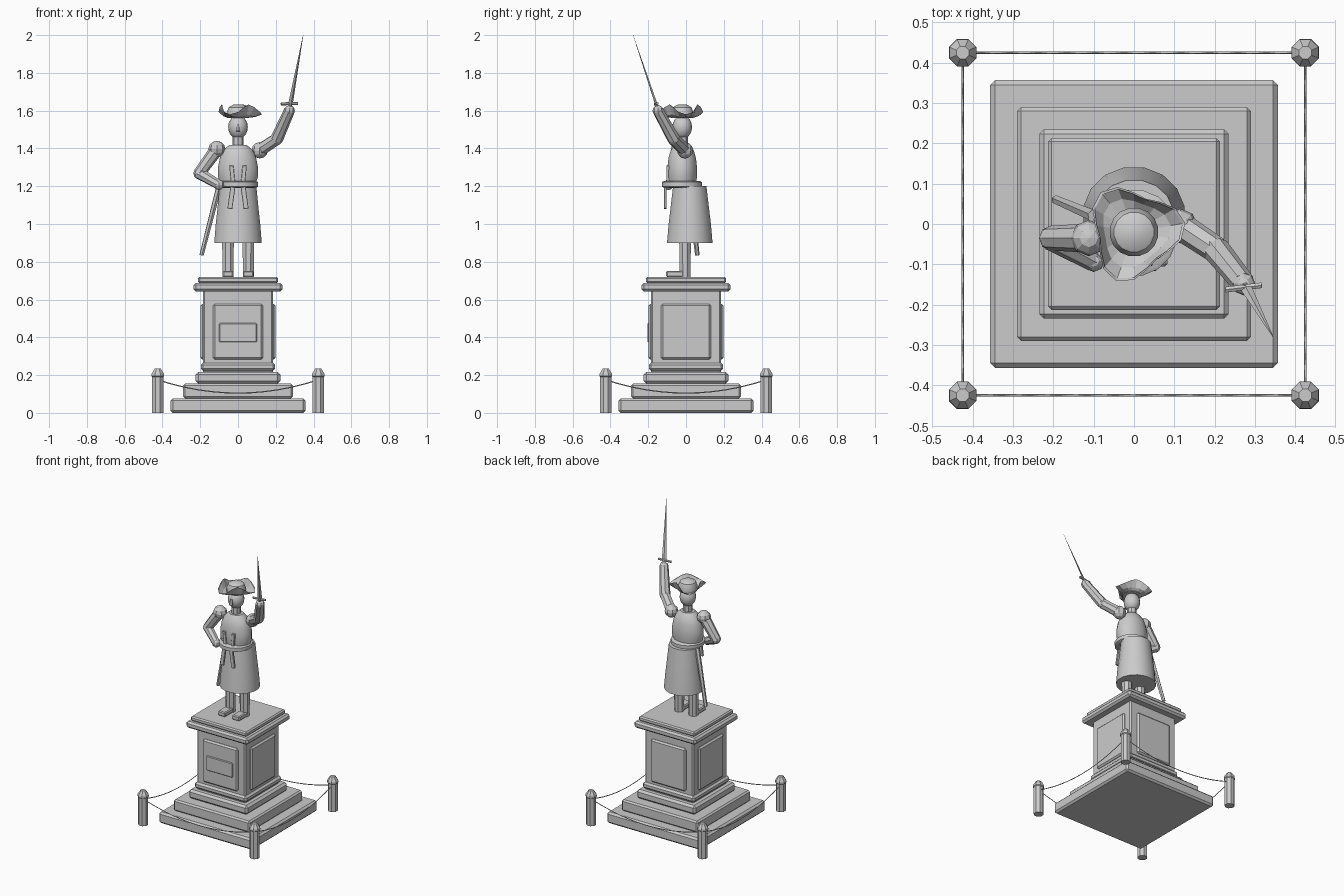
import bpy
import bmesh
from math import sin, cos, pi, radians
from mathutils import Vector, Matrix

cube = bpy.data.objects.get("Cube")
if cube:
    bpy.data.objects.remove(cube)

stone = bpy.data.materials.new("grey stone")
stone.use_nodes = True
GREY = (0.6, 0.6, 0.6, 1)
stone.diffuse_color = GREY
stone.node_tree.nodes["Principled BSDF"].inputs["Base Color"].default_value = GREY


def finish(name, bm, smooth=False):
    bmesh.ops.recalc_face_normals(bm, faces=bm.faces)
    mesh = bpy.data.meshes.new(name)
    bm.to_mesh(mesh)
    bm.free()
    mesh.materials.append(stone)
    ob = bpy.data.objects.new(name, mesh)
    bpy.context.collection.objects.link(ob)
    if smooth:
        bpy.ops.object.select_all(action="DESELECT")
        ob.select_set(True)
        bpy.context.view_layer.objects.active = ob
        bpy.ops.object.shade_smooth_by_angle(angle=radians(35))
    return ob


def box(name, centre, size, bevel=0.0):
    bm = bmesh.new()
    bmesh.ops.create_cube(bm, size=1)
    bmesh.ops.scale(bm, vec=size, verts=bm.verts)
    if bevel:
        bmesh.ops.bevel(bm, geom=bm.edges[:], offset=bevel, segments=1, affect="EDGES")
    bmesh.ops.translate(bm, vec=centre, verts=bm.verts)
    return finish(name, bm)


def slab(name, half, low, high, bevel):
    return box(name, (0, 0, (low + high) / 2), (2 * half, 2 * half, high - low), bevel)


def rod(name, a, b, r1, r2, sides=8, flat=1.0, twist=0.0):
    """Tapered bar between two points, optionally flattened."""
    a, b = Vector(a), Vector(b)
    bm = bmesh.new()
    bmesh.ops.create_cone(bm, cap_ends=True, segments=sides, radius1=r1, radius2=r2,
                          depth=(b - a).length)
    turn = (b - a).to_track_quat("Z", "Y").to_matrix().to_4x4()
    shape = Matrix.Rotation(twist, 4, "Z") @ Matrix.Diagonal((1, flat, 1, 1))
    bmesh.ops.transform(bm, matrix=Matrix.Translation((a + b) / 2) @ turn @ shape, verts=bm.verts)
    return finish(name, bm)


def ball(name, centre, radii, sides=8, rings=6, smooth=False):
    bm = bmesh.new()
    bmesh.ops.create_uvsphere(bm, u_segments=sides, v_segments=rings, radius=1)
    bmesh.ops.scale(bm, vec=radii, verts=bm.verts)
    bmesh.ops.translate(bm, vec=centre, verts=bm.verts)
    return finish(name, bm, smooth)


def lathe(name, profile, centre=(0, 0), sides=16, smooth=True):
    """Elliptical rings (rx, ry, z), closed at both ends."""
    bm = bmesh.new()
    rings = [[bm.verts.new((centre[0] + rx * cos(2 * pi * (i + 0.5) / sides),
                            centre[1] + ry * sin(2 * pi * (i + 0.5) / sides), z))
              for i in range(sides)] for rx, ry, z in profile]
    for low, high in zip(rings, rings[1:]):
        for i in range(sides):
            j = (i + 1) % sides
            bm.faces.new((low[i], low[j], high[j], high[i]))
    bm.faces.new(rings[0])
    bm.faces.new(rings[-1])
    return finish(name, bm, smooth)


# Stepped base and pedestal
slab("bottom_step", 0.357, 0, 0.077, 0.012)
slab("middle_step", 0.29, 0.077, 0.155, 0.01)
slab("top_step", 0.224, 0.155, 0.217, 0.014)
slab("pedestal_shaft", 0.185, 0.2, 0.65, 0.008)
slab("base_moulding", 0.197, 0.222, 0.265, 0.012)
slab("cornice", 0.235, 0.643, 0.688, 0.012)
slab("pedestal_top", 0.213, 0.688, 0.72, 0.008)

# Raised panels on all four sides, and a plaque on the front
for name, axis, sign in (("front", 1, -1), ("back", 1, 1), ("right", 0, -1), ("left", 0, 1)):
    centre, size = [0, 0, 0.43], [0.265, 0.265, 0.295]
    centre[axis], size[axis] = sign * 0.186, 0.024
    box(name + "_panel", centre, size, 0.01)
box("plaque", (0, -0.198, 0.425), (0.2, 0.014, 0.1), 0.004)

# Corner bollards and hanging chains
corners = [(-0.425, -0.425), (0.425, -0.425), (0.425, 0.425), (-0.425, 0.425)]
for i, (x, y) in enumerate(corners):
    lathe("bollard", [(0.032, 0.032, 0), (0.032, 0.032, 0.19), (0.037, 0.037, 0.195),
                      (0.035, 0.035, 0.208), (0.017, 0.017, 0.235)], (x, y), 8, False)
    start, end = Vector((x, y, 0)), Vector((*corners[(i + 1) % 4], 0))
    curve = bpy.data.curves.new("chain", "CURVE")
    curve.dimensions = "3D"
    curve.bevel_depth = 0.003
    curve.bevel_resolution = 0
    spline = curve.splines.new("POLY")
    spline.points.add(12)
    for k, point in enumerate(spline.points):
        t = k / 12
        p = start.lerp(end, t)
        point.co = (p.x, p.y, 0.105 + 0.07 * (2 * t - 1) ** 2, 1)
    curve.materials.append(stone)
    bpy.context.collection.objects.link(bpy.data.objects.new("chain", curve))

# Legs and shoes
for side, x in (("right", -0.053), ("left", 0.055)):
    rod(side + "_leg", (x, -0.005, 0.72), (x, -0.005, 0.95), 0.031, 0.034, 8, 1, pi / 8)
    box(side + "_shoe", (x, -0.05, 0.736), (0.056, 0.11, 0.032), 0.006)

# Coat, sash, torso, neck and head
lathe("coat_skirt", [(0.128, 0.123, 0.9), (0.12, 0.114, 1.0), (0.109, 0.102, 1.1),
                     (0.099, 0.09, 1.2)], (0, 0.02))
lathe("sash", [(0.1, 0.098, 1.193), (0.108, 0.108, 1.198), (0.108, 0.108, 1.222),
               (0.1, 0.098, 1.227)], (0, -0.022), 16)
lathe("torso", [(0.088, 0.07, 1.19), (0.108, 0.08, 1.25), (0.108, 0.08, 1.3),
                (0.098, 0.074, 1.35), (0.08, 0.062, 1.39), (0.048, 0.042, 1.418)], (0, -0.02))
rod("neck", (0, -0.02, 1.4), (0, -0.02, 1.48), 0.03, 0.03)
ball("head", (0, -0.02, 1.513), (0.052, 0.052, 0.063), 16, 10, True)
rod("nose", (0, -0.072, 1.528), (0, -0.077, 1.492), 0.007, 0.013, 6)

# Three-cornered hat: folded-up brim around a low crown
lathe("hat_crown", [(0.06, 0.06, 1.56), (0.061, 0.061, 1.59), (0.05, 0.05, 1.618),
                    (0.025, 0.025, 1.632)], (0, -0.02))
bm = bmesh.new()
rings = []
SIDES = 18
for spread, lift in ((0, 0), (0.5, 0.25), (1, 1), (0.9, 1)):
    ring = []
    for i in range(SIDES):
        a = radians(10) + 2 * pi * i / SIDES
        point = (1 + cos(3 * a - radians(30))) / 2
        r = 0.056 + spread * (0.032 + 0.041 * point)
        z = 1.562 + lift * (0.07 - 0.052 * point)
        ring.append(bm.verts.new((r * cos(a), r * sin(a) - 0.02, z)))
    rings.append(ring)
for low, high in zip(rings, rings[1:]):
    for i in range(SIDES):
        j = (i + 1) % SIDES
        bm.faces.new((low[i], low[j], high[j], high[i]))
finish("hat_brim", bm)

# Raised left arm
l_shoulder, l_elbow, l_hand = (0.115, -0.005, 1.39), (0.205, -0.065, 1.45), (0.272, -0.148, 1.6)
ball("left_shoulder", l_shoulder, (0.043, 0.043, 0.043))
rod("left_upper_arm", l_shoulder, l_elbow, 0.035, 0.033)
ball("left_elbow", l_elbow, (0.033, 0.033, 0.033))
rod("left_forearm", l_elbow, l_hand, 0.034, 0.029)
ball("left_hand", l_hand, (0.029, 0.029, 0.029))

# Sword held high
rod("sword_grip", l_hand, (0.278, -0.16, 1.64), 0.01, 0.01)
rod("sword_guard", (0.227, -0.163, 1.636), (0.317, -0.152, 1.638), 0.008, 0.008, 6)
rod("sword_blade", (0.278, -0.158, 1.636), (0.345, -0.28, 2.0), 0.014, 0.001, 4, 0.4)

# Right arm with the hand on the hip
r_shoulder, r_elbow, r_hand = (-0.112, -0.035, 1.397), (-0.205, -0.035, 1.268), (-0.1, -0.092, 1.207)
ball("right_shoulder", r_shoulder, (0.045, 0.045, 0.043))
rod("right_upper_arm", r_shoulder, r_elbow, 0.036, 0.031)
ball("right_elbow", r_elbow, (0.031, 0.031, 0.031))
rod("right_forearm", r_elbow, r_hand, 0.031, 0.026)
ball("right_hand", r_hand, (0.027, 0.027, 0.027))

# Scabbard on the right hip, lapels and hanging sash ends
rod("scabbard", (-0.1, 0.02, 1.2), (-0.193, 0.06, 0.835), 0.016, 0.012, 6)
for side, s in (("right", -1), ("left", 1)):
    tail = box(side + "_sash_end", (0, 0, 0), (0.026, 0.014, 0.12), 0.002)
    tail.location = (s * 0.035, -0.11, 1.14)
    tail.rotation_euler = (0, -s * 0.14, 0)
    lapel = box(side + "_lapel", (0, 0, 0), (0.022, 0.016, 0.11), 0.002)
    lapel.location = (s * 0.03, -0.096, 1.255)
    lapel.rotation_euler = (0, s * 0.1, 0)
